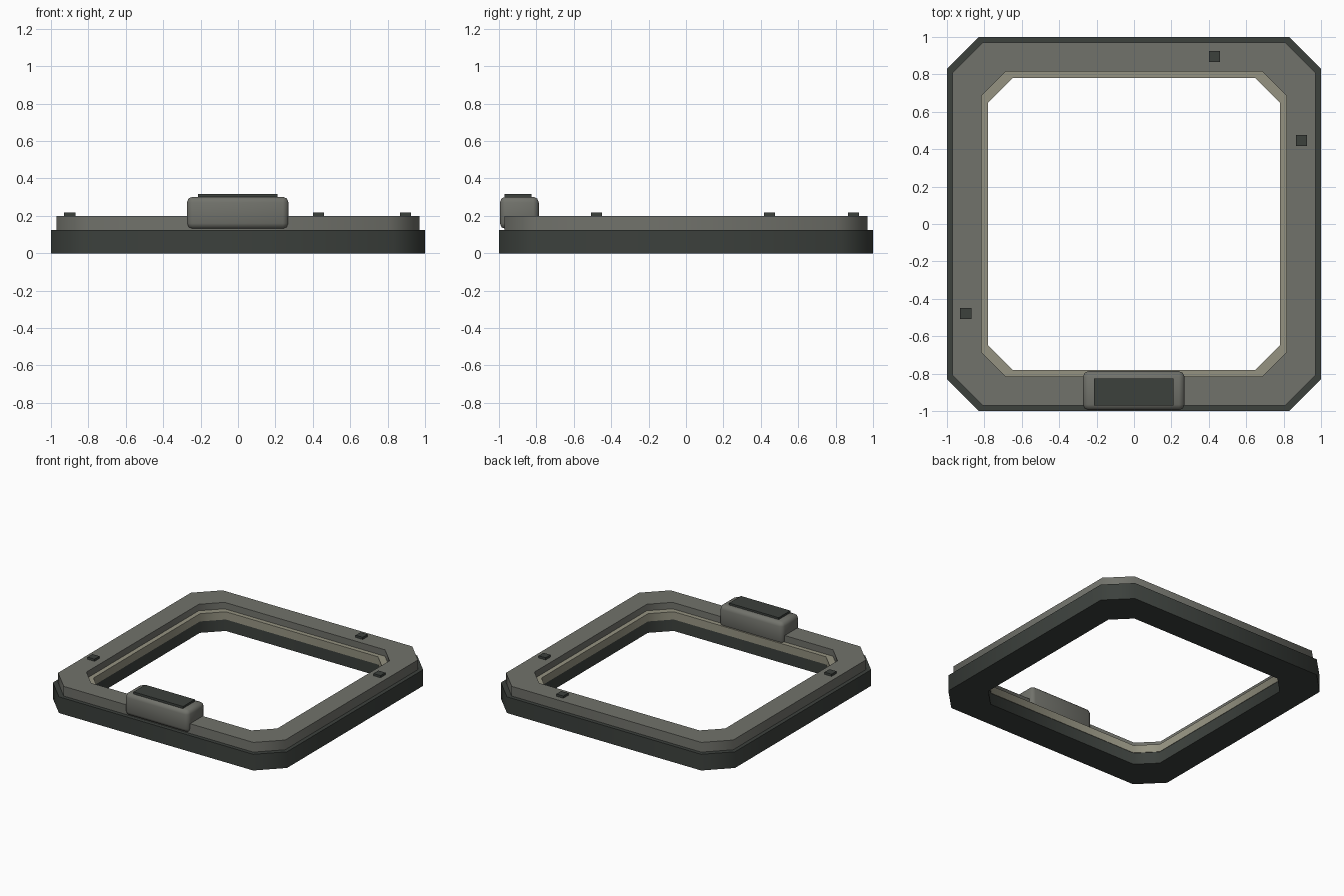
import bpy, bmesh, math
from mathutils import Matrix

if "Cube" in bpy.data.objects:
    bpy.data.objects.remove(bpy.data.objects["Cube"])


def material(name, rgb):
    m = bpy.data.materials.new(name)
    m.diffuse_color = (*rgb, 1)
    m.use_nodes = True
    m.node_tree.nodes["Principled BSDF"].inputs["Base Color"].default_value = m.diffuse_color
    return m


DARK = material("dark_rubber", (0.045, 0.052, 0.046))
GREY = material("warm_grey", (0.165, 0.168, 0.147))
PALE = material("pale_trim", (0.30, 0.29, 0.22))


def finish(bm, name, mat, angle=None):
    bmesh.ops.recalc_face_normals(bm, faces=bm.faces)
    mesh = bpy.data.meshes.new(name)
    bm.to_mesh(mesh)
    bm.free()
    mesh.materials.append(mat)
    ob = bpy.data.objects.new(name, mesh)
    bpy.context.collection.objects.link(ob)
    if angle:
        bpy.ops.object.select_all(action='DESELECT')
        ob.select_set(True)
        bpy.context.view_layer.objects.active = ob
        bpy.ops.object.shade_smooth_by_angle(angle=math.radians(angle))
    return ob


def octagon(half, cut):
    a, b = half, half - cut
    return [(a, -b), (a, b), (b, a), (-b, a), (-a, b), (-a, -b), (-b, -a), (b, -a)]


def ring(name, outer, inner, z0, z1, mat):
    """Square frame with clipped corners; outer and inner are (half size, corner cut)."""
    bm = bmesh.new()
    section = [(outer, z0), (outer, z1), (inner, z1), (inner, z0)]
    loops = [[bm.verts.new((x, y, z)) for x, y in octagon(*o)] for o, z in section]
    for k in range(4):
        p, q = loops[k], loops[(k + 1) % 4]
        for i in range(8):
            j = (i + 1) % 8
            bm.faces.new((p[i], p[j], q[j], q[i]))
    return finish(bm, name, mat, 50)


def box(name, lo, hi, mat, bevel=0):
    bm = bmesh.new()
    size = [h - l for l, h in zip(lo, hi)]
    mid = [(h + l) / 2 for l, h in zip(lo, hi)]
    bmesh.ops.create_cube(bm, size=1, matrix=Matrix.Translation(mid) @ Matrix.Diagonal((*size, 1)))
    if bevel:
        bmesh.ops.bevel(bm, geom=bm.edges[:], offset=bevel, segments=2, profile=0.5, affect='EDGES')
    return finish(bm, name, mat, 50 if bevel else None)


# Stacked frame: dark base, grey top plate, pale inner lip
ring("base_frame", (1.0, 0.17), (0.783, 0.13), 0, 0.125, DARK)
ring("top_frame", (0.97, 0.16), (0.815, 0.13), 0.125, 0.2, GREY)
ring("inner_trim", (0.816, 0.13), (0.78, 0.13), 0.09, 0.15, PALE)

# Housing on the front rail with its dark cap
box("front_housing", (-0.273, -0.995, 0.13), (0.27, -0.787, 0.302), GREY, 0.03)
box("housing_cap", (-0.213, -0.97, 0.295), (0.21, -0.827, 0.317), DARK)

# Small square studs on the top plate
for i, (x, y) in enumerate([(0.43, 0.895), (0.895, 0.447), (-0.9, -0.478)]):
    box(f"stud_{i + 1}", (x - 0.03, y - 0.03, 0.195), (x + 0.03, y + 0.03, 0.217), DARK)
